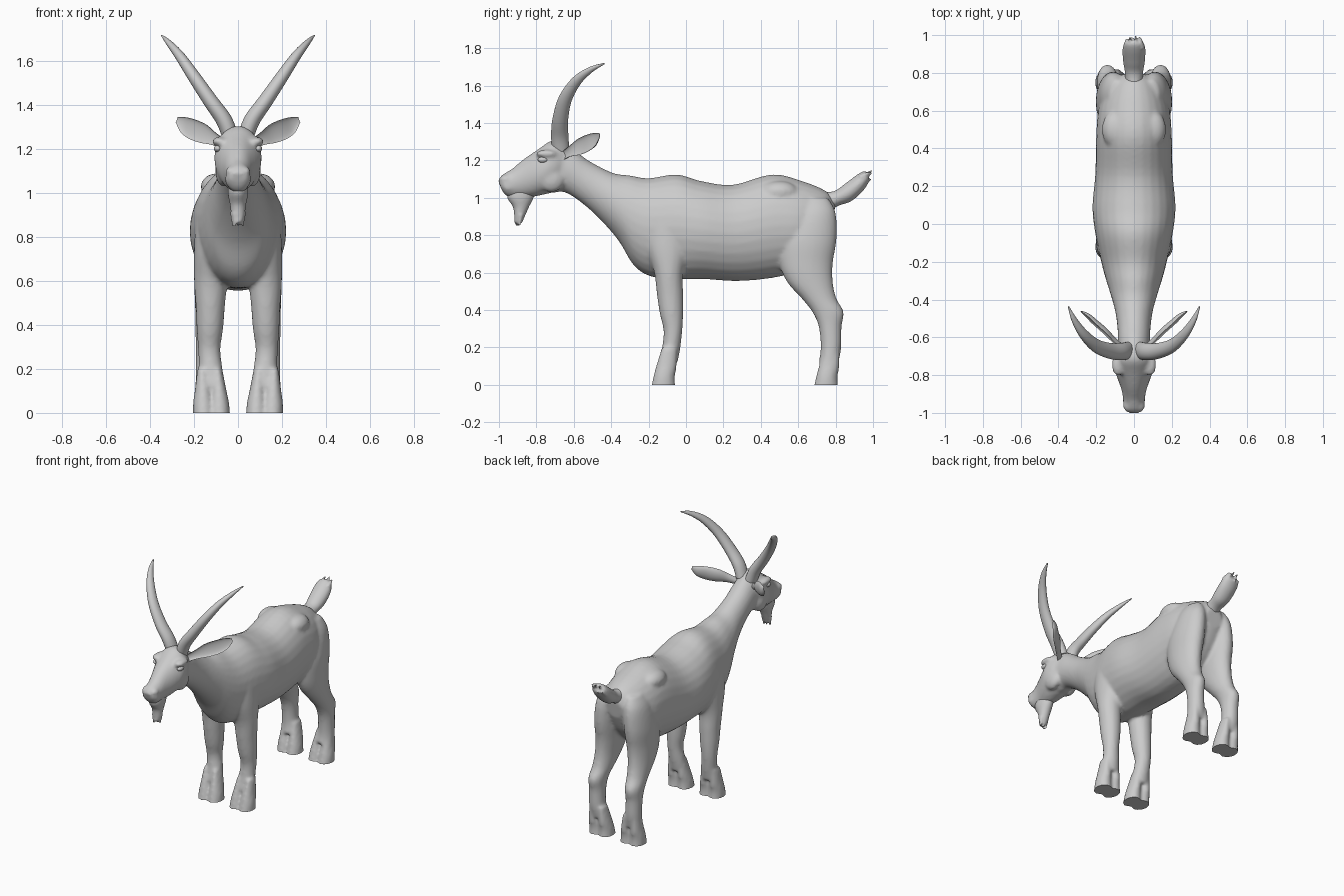
import bpy, bmesh, math, random
from mathutils import Vector

random.seed(4)
N = 28  # points around each cross-section


def loft(bm, secs, steps=5, cup=0.0):
    """Skin a smooth closed tube through (centre, half_axis_u, half_axis_v) sections."""
    secs = [tuple(Vector(p) for p in s) for s in secs]

    def spline(a, b, c, d, t):
        return 0.5 * (2 * b + (c - a) * t + (2 * a - 5 * b + 4 * c - d) * t * t
                      + (3 * b - a - 3 * c + d) * t ** 3)
    rings = []
    last = len(secs) - 1
    for i in range(last):
        q = [secs[max(0, min(last, i + k))] for k in (-1, 0, 1, 2)]
        for s in range(steps + (i == last - 1)):
            rings.append([spline(*(p[k] for p in q), s / steps) for k in range(3)])
    loops = []
    for c, u, v in rings:
        loop = []
        for j in range(N):
            a = 2 * math.pi * j / N
            su = math.cos(a)
            if cup and su > 0:          # hollow the front of the section
                su = su * (1 - cup)
            loop.append(bm.verts.new(c + u * su + v * math.sin(a)))
        loops.append(loop)
    faces = []
    for a, b in zip(loops, loops[1:]):
        for j in range(N):
            k = (j + 1) % N
            faces.append(bm.faces.new((a[j], a[k], b[k], b[j])))
    faces += [bm.faces.new(loops[0]), bm.faces.new(loops[-1])]
    bmesh.ops.recalc_face_normals(bm, faces=faces)


def side_loft(bm, rows):
    """Sections given by a top point, a bottom point (y, z) and a half width."""
    loft(bm, [((0, (yt + yb) / 2, (zt + zb) / 2), (w, 0, 0),
               (0, (yt - yb) / 2, (zt - zb) / 2)) for yt, zt, yb, zb, w in rows])


def leg_loft(bm, rows, s):
    """Horizontal sections: z, back/front y range, inner/outer x range."""
    loft(bm, [((s * (x0 + x1) / 2, (y0 + y1) / 2, z), ((x1 - x0) / 2, 0, 0),
               (0, (y1 - y0) / 2, 0)) for z, y0, y1, x0, x1 in rows])


def ball(bm, c, r):
    res = bmesh.ops.create_uvsphere(bm, u_segments=20, v_segments=12, radius=1)
    for v in res["verts"]:
        v.co = Vector(c) + Vector([v.co[i] * r[i] for i in range(3)])


def finish(bm, name, voxel=None, smooth=3):
    me = bpy.data.meshes.new(name)
    bm.to_mesh(me)
    bm.free()
    ob = bpy.data.objects.new(name, me)
    bpy.context.collection.objects.link(ob)
    bpy.context.view_layer.objects.active = ob
    ob.select_set(True)
    if voxel:
        m = ob.modifiers.new("blend", 'REMESH')
        m.mode, m.voxel_size = 'VOXEL', voxel
        bpy.ops.object.modifier_apply(modifier=m.name)
        m = ob.modifiers.new("soften", 'SMOOTH')
        m.factor, m.iterations = 0.5, smooth
        bpy.ops.object.modifier_apply(modifier=m.name)
    for v in ob.data.vertices:
        v.co.z = max(v.co.z, 0)
    bpy.ops.object.shade_smooth_by_angle(angle=math.radians(50))
    ob.select_set(False)
    return ob


# Body: torso and neck, head, legs and hooves blended into one skin
bm = bmesh.new()
side_loft(bm, [
    (0.80, 0.97, 0.78, 0.84, 0.06), (0.75, 1.035, 0.72, 0.72, 0.13),
    (0.62, 1.09, 0.62, 0.62, 0.185), (0.46, 1.125, 0.48, 0.575, 0.20),
    (0.25, 1.07, 0.28, 0.555, 0.205), (0.08, 1.09, 0.10, 0.565, 0.22),
    (-0.05, 1.125, -0.05, 0.565, 0.205), (-0.20, 1.105, -0.19, 0.58, 0.175),
    (-0.30, 1.12, -0.28, 0.64, 0.15), (-0.38, 1.13, -0.36, 0.77, 0.125),
    (-0.46, 1.165, -0.46, 0.885, 0.10), (-0.53, 1.205, -0.56, 0.975, 0.088),
    (-0.59, 1.25, -0.65, 1.03, 0.085), (-0.66, 1.29, -0.71, 1.025, 0.085)])
side_loft(bm, [
    (-0.61, 1.25, -0.66, 1.05, 0.06), (-0.66, 1.295, -0.71, 1.03, 0.095),
    (-0.72, 1.305, -0.77, 1.015, 0.108), (-0.79, 1.26, -0.82, 1.005, 0.092),
    (-0.87, 1.205, -0.88, 1.00, 0.067), (-0.93, 1.155, -0.92, 1.00, 0.058),
    (-0.98, 1.125, -0.96, 1.01, 0.056), (-1.005, 1.095, -0.985, 1.04, 0.035)])
for s in (-1, 1):
    # front leg with shoulder
    leg_loft(bm, [
        (0.99, -0.15, 0.00, 0.06, 0.14), (0.92, -0.20, 0.03, 0.05, 0.185),
        (0.75, -0.21, 0.02, 0.05, 0.20), (0.60, -0.17, -0.015, 0.05, 0.20),
        (0.48, -0.155, -0.015, 0.06, 0.192), (0.38, -0.14, -0.015, 0.068, 0.188),
        (0.29, -0.12, -0.02, 0.08, 0.182), (0.20, -0.128, -0.03, 0.07, 0.178),
        (0.12, -0.145, -0.045, 0.055, 0.185)], s)
    # hind leg with thigh and hock
    leg_loft(bm, [
        (1.00, 0.60, 0.76, 0.05, 0.13), (0.92, 0.56, 0.80, 0.03, 0.175),
        (0.78, 0.50, 0.805, 0.03, 0.20), (0.65, 0.50, 0.785, 0.04, 0.20),
        (0.55, 0.54, 0.785, 0.055, 0.198), (0.46, 0.62, 0.805, 0.07, 0.195),
        (0.39, 0.675, 0.843, 0.085, 0.195), (0.31, 0.71, 0.832, 0.09, 0.192),
        (0.20, 0.72, 0.83, 0.085, 0.192), (0.12, 0.71, 0.815, 0.065, 0.195)], s)
    # cloven hooves, two toes each
    for y in (0.0, 0.87):
        for x0, x1 in ((0.04, 0.13), (0.11, 0.205)):
            leg_loft(bm, [
                (0.20, y - 0.13, y - 0.05, x0 + 0.035, x1 - 0.02),
                (0.10, y - 0.16, y - 0.05, x0 + 0.012, x1 - 0.008),
                (0.04, y - 0.175, y - 0.06, x0, x1),
                (-0.03, y - 0.19, y - 0.055, x0 - 0.005, x1)], s)
    # brow, cheek, nostril, lip and hip bumps
    ball(bm, (s * 0.083, -0.745, 1.235), (0.036, 0.06, 0.022))
    ball(bm, (s * 0.065, -0.72, 1.10), (0.038, 0.07, 0.07))
    ball(bm, (s * 0.032, -0.965, 1.10), (0.026, 0.03, 0.022))
    ball(bm, (s * 0.03, -0.95, 1.055), (0.03, 0.035, 0.02))
    ball(bm, (s * 0.10, 0.50, 1.03), (0.07, 0.10, 0.06))
finish(bm, "body", 0.011, 5)

# Eyes under the brow
for s in (-1, 1):
    bm = bmesh.new()
    ball(bm, (s * 0.092, -0.765, 1.203), (0.018, 0.028, 0.016))
    finish(bm, "eye_right" if s > 0 else "eye_left")

# Horns sweeping up, out and back; ears cupped towards the front
for s in (-1, 1):
    tag = "_right" if s > 0 else "_left"
    bm = bmesh.new()
    path = [(0.035, -0.67, 1.26, 0.046), (0.065, -0.675, 1.335, 0.046),
            (0.125, -0.672, 1.42, 0.042), (0.20, -0.645, 1.53, 0.036),
            (0.265, -0.585, 1.625, 0.028), (0.315, -0.51, 1.685, 0.017),
            (0.347, -0.437, 1.718, 0.004)]
    pts = [Vector((s * p[0], p[1], p[2])) for p in path]
    secs = []
    for i, p in enumerate(pts):
        d = (pts[min(i + 1, 6)] - pts[max(i - 1, 0)]).normalized()
        u = d.cross(Vector((0, 1, 0))).normalized()
        r = path[i][3]
        secs.append((p, u * r * 0.8, u.cross(d) * r))
    loft(bm, secs)
    finish(bm, "horn" + tag)

    bm = bmesh.new()
    front = Vector((s * 0.6, -0.75, 0.1))
    across = Vector((-s * 0.3, -0.1, 0.95))
    secs = []
    for x, y, z, t, w in [(0.07, -0.66, 1.225, 0.025, 0.022), (0.115, -0.62, 1.25, 0.025, 0.03),
                          (0.16, -0.575, 1.272, 0.028, 0.044), (0.21, -0.53, 1.292, 0.026, 0.046),
                          (0.25, -0.49, 1.312, 0.02, 0.036), (0.28, -0.464, 1.335, 0.006, 0.012)]:
        secs.append(((s * x, y, z), front * t, across * w))
    loft(bm, secs, cup=1.5)
    finish(bm, "ear" + tag)

# Tail with a ragged tuft
bm = bmesh.new()
side_loft(bm, [(0.70, 1.03, 0.73, 0.90, 0.045), (0.79, 1.035, 0.81, 0.955, 0.048),
               (0.85, 1.075, 0.88, 0.98, 0.058), (0.91, 1.12, 0.94, 1.03, 0.06),
               (0.945, 1.14, 0.975, 1.08, 0.05), (0.965, 1.14, 0.98, 1.10, 0.03)])
for i in range(9):
    x = -0.045 + 0.011 * i
    c = Vector((x, 0.935, 1.085 + random.uniform(-0.02, 0.025)))
    tip = Vector((x * 0.9, random.uniform(0.98, 1.0), c.z + random.uniform(0.02, 0.045)))
    loft(bm, [(c, (0.014, 0, 0), (0, -0.012, 0.016)), (tip, (0.003, 0, 0), (0, -0.002, 0.003))])
finish(bm, "tail", 0.006, 2)

# Beard with hanging strands
bm = bmesh.new()
side_loft(bm, [(-0.955, 1.05, -0.80, 1.05, 0.045), (-0.955, 1.00, -0.815, 1.00, 0.046),
               (-0.925, 0.95, -0.84, 0.95, 0.037), (-0.918, 0.90, -0.862, 0.90, 0.03),
               (-0.918, 0.87, -0.875, 0.87, 0.022)])
for i in range(7):
    x = -0.024 + 0.008 * i
    c = Vector((x, -0.895 + random.uniform(-0.012, 0.015), 0.91))
    tip = Vector((x * 0.9, c.y - 0.005, random.uniform(0.835, 0.86)))
    loft(bm, [(c, (0.012, 0, 0), (0, 0.014, 0)), (tip, (0.004, 0, 0), (0, 0.004, 0))])
finish(bm, "beard", 0.006, 2)
